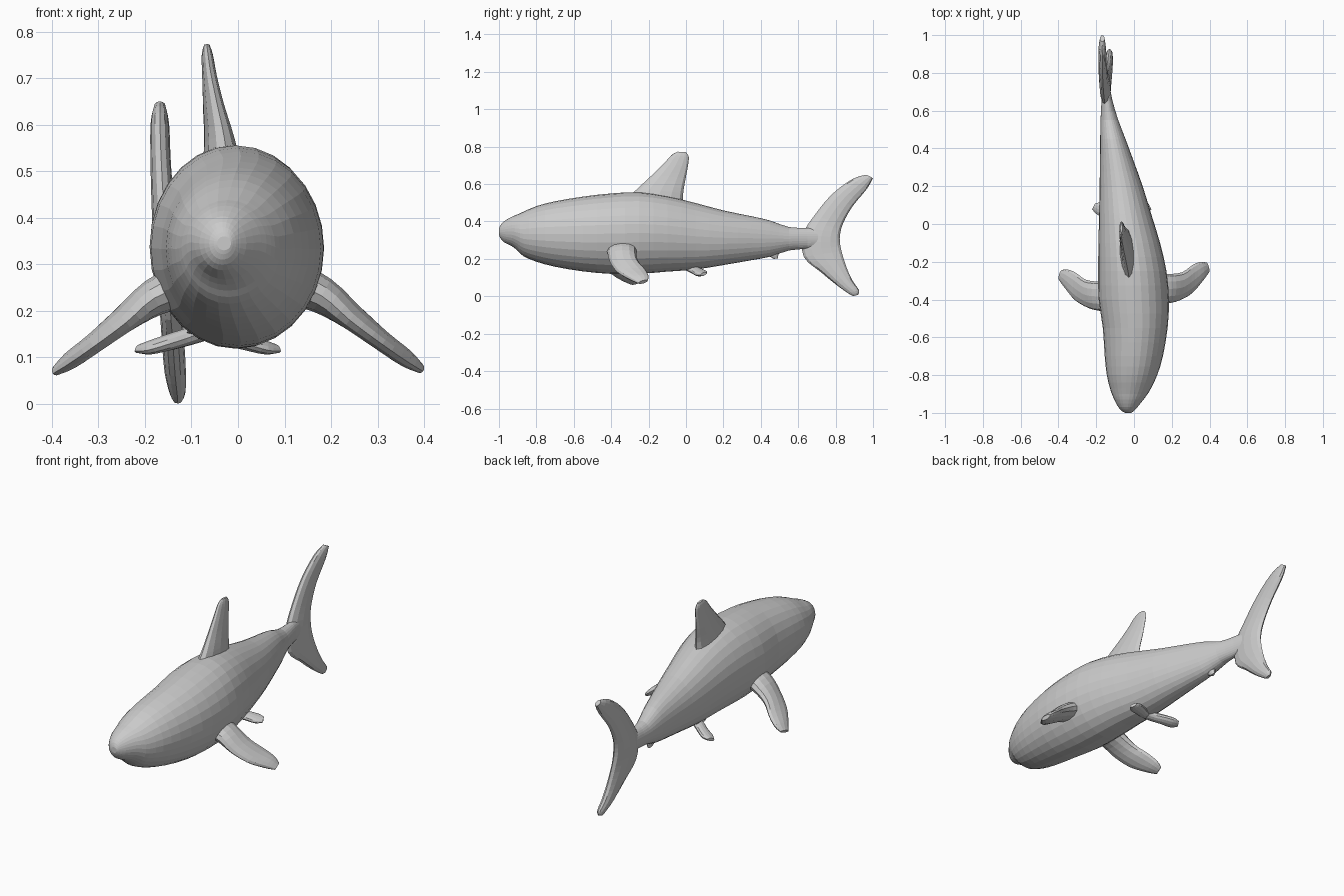
import bpy
from math import cos, sin, pi
from mathutils import Vector


def smooth(rows, steps):
    """Catmull-Rom interpolation between rows of numbers."""
    out = []
    for i in range(len(rows) - 1):
        p = [rows[max(0, min(len(rows) - 1, i + k))] for k in (-1, 0, 1, 2)]
        for s in range(steps):
            t = s / steps
            out.append([0.5 * (2 * b + (c - a) * t + (2 * a - 5 * b + 4 * c - d) * t * t
                               + (3 * b - a - 3 * c + d) * t ** 3) for a, b, c, d in zip(*p)])
    out.append(list(rows[-1]))
    return out


def loft(name, rings):
    """Skin a list of equal point rings and cap both ends."""
    n = len(rings[0])
    verts = [v for r in rings for v in r]
    faces = [(i * n + j, i * n + (j + 1) % n, (i + 1) * n + (j + 1) % n, (i + 1) * n + j)
             for i in range(len(rings) - 1) for j in range(n)]
    faces += [tuple(range(n))[::-1], tuple(range(len(verts) - n, len(verts)))]
    mesh = bpy.data.meshes.new(name)
    mesh.from_pydata(verts, [], faces)
    obj = bpy.data.objects.new(name, mesh)
    bpy.context.collection.objects.link(obj)
    bpy.context.view_layer.objects.active = obj
    bpy.ops.object.select_all(action='DESELECT')
    obj.select_set(True)
    bpy.ops.object.mode_set(mode='EDIT')
    bpy.ops.mesh.select_all(action='SELECT')
    bpy.ops.mesh.normals_make_consistent(inside=False)
    bpy.ops.object.mode_set(mode='OBJECT')
    return obj


def fin(name, stations, flip=1, shift=(0, 0, 0), sides=12, steps=3):
    """Stations: (leading xyz, trailing xyz, half thickness) from root to tip."""
    rows = smooth([(*a, *b, t) for a, b, t in stations], steps)
    lead = [Vector(r[:3]) for r in rows]
    trail = [Vector(r[3:6]) for r in rows]
    mids = [(a + b) / 2 for a, b in zip(lead, trail)]
    rings = []
    for i, r in enumerate(rows):
        chord = (trail[i] - lead[i]) / 2
        span = mids[min(i + 1, len(mids) - 1)] - mids[max(i - 1, 0)]
        normal = chord.cross(span).normalized() * r[6]
        ring = [mids[i] + chord * cos(2 * pi * k / sides) + normal * sin(2 * pi * k / sides)
                for k in range(sides)]
        rings.append([Vector((v.x * flip, v.y, v.z)) + Vector(shift) for v in ring])
    return loft(name, rings)


# Body: y, left x, right x, bottom z, top z
body = [(-1.0, -.045, -.015, .33, .36), (-.992, -.062, -.004, .31, .38),
        (-.97, -.083, .018, .287, .403), (-.93, -.104, .05, .267, .426),
        (-.9, -.117, .072, .243, .438), (-.87, -.127, .09, .215, .452),
        (-.8, -.144, .123, .185, .482), (-.7, -.155, .153, .158, .508),
        (-.55, -.165, .178, .133, .533), (-.4, -.187, .185, .12, .55),
        (-.25, -.19, .172, .12, .556), (-.1, -.188, .138, .132, .535),
        (.05, -.185, .092, .143, .499), (.2, -.182, .046, .167, .459),
        (.35, -.18, -.008, .193, .428), (.45, -.179, -.045, .212, .405),
        (.55, -.177, -.083, .245, .37), (.65, -.172, -.113, .254, .365),
        (.76, -.162, -.135, .265, .355)]
SIDES = 28
rings = []
for y, xl, xr, zb, zt in smooth(body, 2):
    rings.append([((xl + xr) / 2 + (xr - xl) / 2 * cos(2 * pi * k / SIDES), y,
                   (zb + zt) / 2 + (zt - zb) / 2 * sin(2 * pi * k / SIDES)) for k in range(SIDES)])
loft("body", rings)

# Tail fin, upper tip to lower tip
fin("tail_fin", [
    ((-.168, .965, .65), (-.168, .999, .632), .012),
    ((-.168, .89, .627), (-.168, .968, .575), .02),
    ((-.166, .78, .545), (-.166, .89, .48), .022),
    ((-.16, .685, .43), (-.16, .838, .385), .025),
    ((-.152, .625, .33), (-.152, .822, .31), .028),
    ((-.146, .63, .21), (-.146, .832, .24), .024),
    ((-.14, .72, .13), (-.14, .86, .15), .024),
    ((-.135, .805, .06), (-.135, .893, .08), .023),
    ((-.13, .87, .014), (-.13, .925, .033), .017),
    ((-.13, .893, .001), (-.13, .92, .008), .008)])

# Dorsal fin
fin("dorsal_fin", [
    ((-.02, -.34, .50), (-.05, -.015, .47), .045),
    ((-.03, -.26, .575), (-.05, -.015, .55), .032),
    ((-.045, -.185, .645), (-.06, -.002, .63), .022),
    ((-.058, -.12, .708), (-.064, .01, .695), .016),
    ((-.065, -.078, .755), (-.067, .015, .745), .012),
    ((-.067, -.045, .773), (-.067, 0, .77), .006)])

# Pectoral fins, widening to a paddle before the tip
pectoral = [
    ((.10, -.43, .265), (.10, -.26, .27), .05),
    ((.18, -.42, .232), (.18, -.265, .235), .04),
    ((.24, -.405, .18), (.255, -.255, .188), .028),
    ((.31, -.365, .128), (.31, -.217, .142), .022),
    ((.365, -.3, .09), (.355, -.2, .107), .019),
    ((.398, -.255, .07), (.385, -.205, .083), .01)]
fin("pectoral_fin_right", pectoral)
fin("pectoral_fin_left", pectoral, -1, (0, -.04, -.005))

# Pelvic fins
pelvic = [
    ((.03, -.03, .175), (.03, .05, .175), .025),
    ((.09, -.005, .148), (.08, .055, .155), .02),
    ((.15, .03, .128), (.135, .09, .14), .018),
    ((.195, .05, .115), (.175, .112, .13), .015),
    ((.222, .078, .113), (.205, .11, .125), .008)]
fin("pelvic_fin_left", pelvic, -1)
fin("pelvic_fin_right", pelvic, 1, (-.13, 0, 0))

# Small fin under the tail stem
fin("anal_fin", [((-.12, .41, .25), (-.12, .51, .26), .02),
                 ((-.12, .445, .215), (-.12, .495, .225), .015),
                 ((-.12, .47, .2), (-.12, .492, .203), .008)])
